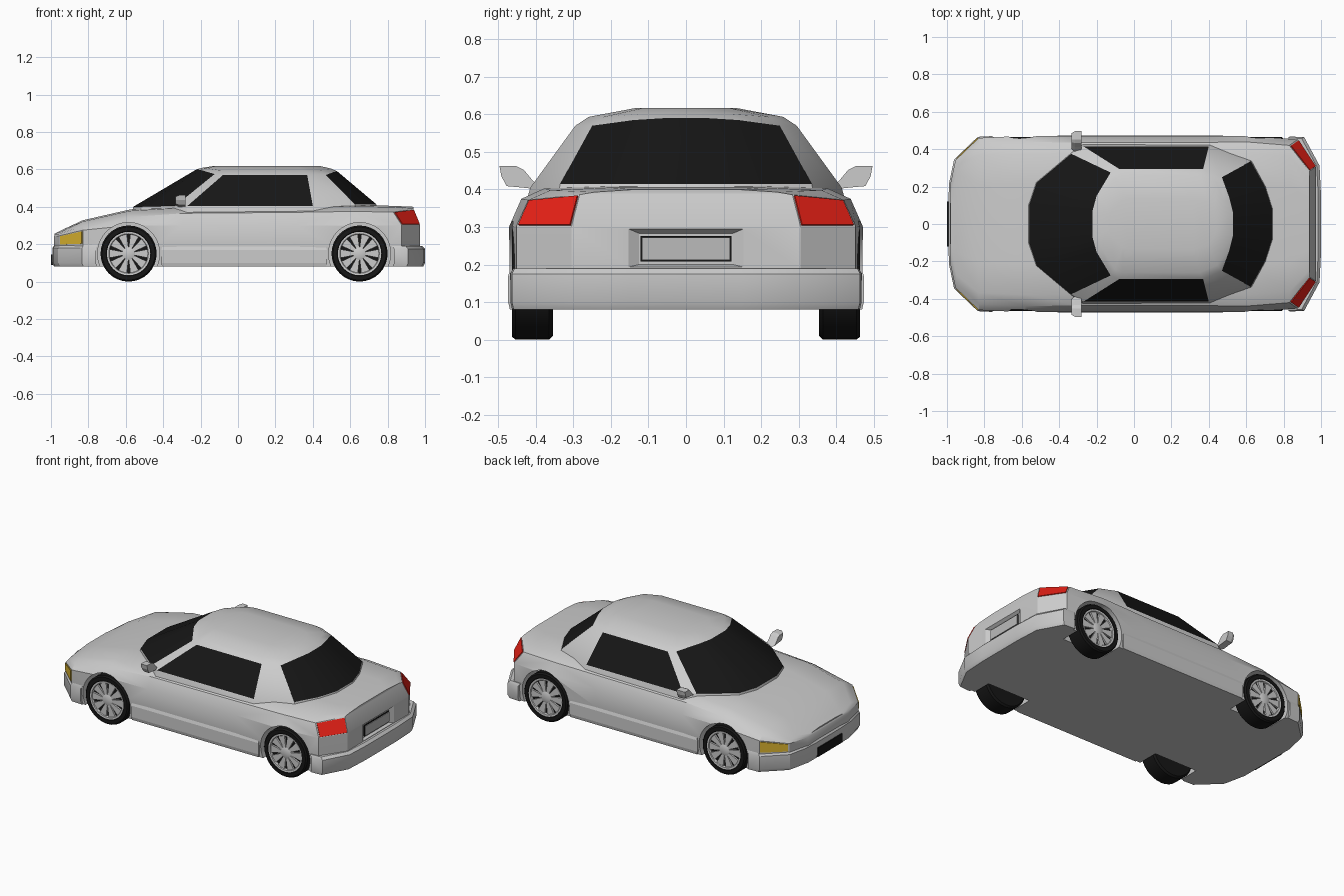
import bpy, bmesh
from math import sin, cos, pi, radians
from mathutils import Vector

if "Cube" in bpy.data.objects:
    bpy.data.objects.remove(bpy.data.objects["Cube"])


def material(name, rgb):
    m = bpy.data.materials.new(name)
    m.diffuse_color = (*rgb, 1)
    m.use_nodes = True
    m.node_tree.nodes["Principled BSDF"].inputs["Base Color"].default_value = m.diffuse_color
    return m


BLACK = material("black", (0.008, 0.008, 0.008))
RED = material("red", (0.8, 0.015, 0.008))
AMBER = material("amber", (0.75, 0.48, 0.03))
PALE = material("pale", (0.5, 0.5, 0.5))


def loft(name, rings, mat=None, cap="ngon", keep=None):
    """Skin closed rings; keep(band, column) can leave faces out."""
    bm = bmesh.new()
    vs = [[bm.verts.new(p) for p in r] for r in rings]
    n = len(rings[0])
    for b in range(len(vs) - 1):
        for c in range(n):
            d = (c + 1) % n
            if keep is None or keep(b, c):
                bm.faces.new((vs[b][c], vs[b][d], vs[b + 1][d], vs[b + 1][c]))
    if cap == "ngon":
        bm.faces.new(vs[0])
        bm.faces.new(vs[-1])
    for r in {"ladder": (vs[0], vs[-1]), "top": (vs[-1],)}.get(cap, ()):
        for i in range(n // 2 - 1):
            bm.faces.new((r[i], r[i + 1], r[n - 2 - i], r[n - 1 - i]))
    bm.normal_update()
    if cap in ("ngon", "ladder"):
        bmesh.ops.recalc_face_normals(bm, faces=bm.faces[:])
    else:
        for f in bm.faces:
            if f.normal.dot(f.calc_center_median() - Vector((0.1, 0, 0.3))) < 0:
                f.normal_flip()
    for v in [v for v in bm.verts if not v.link_faces]:
        bm.verts.remove(v)
    me = bpy.data.meshes.new(name)
    bm.to_mesh(me)
    bm.free()
    ob = bpy.data.objects.new(name, me)
    bpy.context.collection.objects.link(ob)
    if mat:
        me.materials.append(mat)
    return ob


def activate(ob):
    bpy.ops.object.select_all(action='DESELECT')
    ob.select_set(True)
    bpy.context.view_layer.objects.active = ob


def smooth(ob, angle=30):
    activate(ob)
    bpy.ops.object.shade_smooth_by_angle(angle=radians(angle))
    return ob


def mirrored(half):
    return half + [(x, -y, z) for x, y, z in reversed(half)]


def slab(name, plan, levels, mat=None):
    """Mirrored plan outline stacked at (z, scale) levels."""
    return loft(name, [mirrored([(x * s, y * s, z) for x, y in plan]) for z, s in levels], mat)


def lathe(name, profile, mat=None, n=32):
    return loft(name, [[(r * cos(2 * pi * i / n), y, r * sin(2 * pi * i / n)) for i in range(n)]
                       for r, y in profile], mat)


def box(name, x0, x1, w, z0, z1, mat=None):
    return slab(name, [(x0, w), (x1, w)], [(z0, 1), (z1, 1)], mat)


def cut(ob, cutter):
    m = ob.modifiers.new("cut", 'BOOLEAN')
    m.operation, m.solver, m.object = 'DIFFERENCE', 'EXACT', cutter
    activate(ob)
    bpy.ops.object.modifier_apply(modifier="cut")
    bpy.data.objects.remove(cutter)


# Lower body: x low, x top, half width, waist z, shoulder z, top z
STATIONS = [(-.985, -.98, .20, .240, .250, .257), (-.955, -.95, .34, .245, .257, .272),
            (-.83, -.83, .46, .275, .298, .328), (-.58, -.58, .472, .30, .345, .385),
            (-.30, -.30, .468, .30, .365, .402), (.30, .30, .468, .30, .370, .406),
            (.60, .60, .472, .30, .375, .410), (.875, .83, .452, .302, .372, .405),
            (.972, .938, .305, .302, .386, .400)]


def section(x, xt, w, zm, zs, zt):
    return [(x, w * .985, .08), (x, w, .19), (x, w, zm), (xt, w * .93, zs),
            (xt, w * .8, zt - .007), (xt, w * .45, zt)]


half_sections = [section(*s) for s in STATIONS]
body = loft("body", [mirrored(h) for h in half_sections], cap="ladder")

WHEELS = [(x, s) for x in (-.585, .65) for s in (-1, 1)]
for x, s in WHEELS:
    c = lathe("arch_cutter", [(.166, s * .33), (.166, s * .6)], n=40)
    c.location = (x, 0, .15)
    bpy.context.view_layer.update()
    cut(body, c)

# Rear plate recess
cut(body, loft("recess_cutter", [[(x, -a, z0), (x, a, z0), (x, a, z1), (x, -a, z1)]
                                 for x, a, z0, z1 in ((.955, .125, .20, .283), (.985, .175, .188, .304))]))
smooth(body)

# Cabin rings, front to back along one side
sill = [(-.56, .10, .40), (-.52, .22, .40), (-.335, .375, .405), (-.27, .415, .405),
        (.40, .415, .405), (.625, .335, .415), (.70, .20, .415), (.738, .08, .415)]
head = [(-.222, .07, .60), (-.20, .15, .597), (-.125, .275, .575), (-.08, .295, .57),
        (.37, .295, .57), (.47, .25, .57), (.51, .14, .585), (.53, .06, .59)]
base = [(x * 1.02, y * 1.03, z - .045) for x, y, z in sill]
edge = [(.15 + (x - .15) * .92, y * .88, z + (.617 - z) * .5) for x, y, z in head]
roof = [(.15 + (x - .15) * .84, y * .52, .617) for x, y, z in edge]
cabin_rings = [mirrored(r) for r in (base, sill, head, edge, roof)]
GLASS = {"windscreen": {13, 14, 15, 0, 1}, "side_windows": {3, 11}, "rear_window": {5, 6, 7, 8, 9}}
panes = set().union(*GLASS.values())
smooth(loft("cabin", cabin_rings, cap="top", keep=lambda b, c: b != 1 or c not in panes))
for name, cols in GLASS.items():
    smooth(loft(name, cabin_rings[1:3], BLACK, cap=None, keep=lambda b, c: c in cols))

# Bumpers and side skirts
smooth(slab("rear_bumper", [(.835, .468), (.91, .464), (.992, .312), (1.0, .15)],
            [(.08, .99), (.10, 1), (.175, 1), (.19, .985)]))
smooth(slab("front_bumper", [(-.76, .470), (-.835, .466), (-.962, .345), (-.988, .22), (-.993, .12)],
            [(.08, .99), (.10, 1), (.18, 1), (.20, .985)]))
slab("side_skirts", [(-.41, .474), (.475, .474)], [(.08, .99), (.10, 1), (.17, 1), (.19, .985)])


# Lamps lie on the corner panels of the body
def lamp(name, st, row, u0, u1, v0, v1, mat):
    a, b = half_sections[st], half_sections[st + 1]

    def at(u, v):
        lo = Vector(a[row]).lerp(Vector(b[row]), u)
        return lo.lerp(Vector(a[row + 1]).lerp(Vector(b[row + 1]), u), v)
    q = [at(u0, v0), at(u1, v0), at(u1, v1), at(u0, v1)]
    n = (q[2] - q[0]).cross(q[3] - q[1]).normalized() * .005
    for s, side in ((1, "left"), (-1, "right")):
        loft(f"{name}_{side}", [[(p.x, p.y * s, p.z) for p in (v + n * k for v in q)] for k in (-1, 1)], mat)


lamp("tail_lamp", 7, 2, .04, .98, .03, .95, RED)
lamp("headlamp", 1, 1, .06, .98, .15, .93, AMBER)

# Number plates
box("rear_plate_frame", .95, .962, .121, .208, .276, BLACK)
box("rear_plate", .95, .966, .117, .212, .272, PALE)
box("front_plate", -1.0, -.98, .12, .09, .145, BLACK)

# Door mirrors
MIRROR = [(.385, .398), (.425, .404), (.478, .409), (.492, .435), (.497, .462), (.452, .462),
          (.432, .452), (.412, .428)]
for s, side in ((1, "left"), (-1, "right")):
    loft("door_mirror_" + side, [[(x, s * (.45 + (y - .45) * k), .435 + (z - .435) * k) for y, z in MIRROR]
                                 for x, k in ((-.333, .75), (-.315, 1), (-.282, 1))])

# Wheels: tyre and spoked rim built once, facing +y, then copied
tyre = smooth(lathe("tyre", [(.01, .355), (.14, .355), (.15, .365), (.15, .455), (.142, .464),
                             (.12, .464), (.113, .458), (.113, .445), (.01, .445)], BLACK))
parts = [lathe("rim", [(.103, .44), (.103, .456), (.106, .461), (.116, .462), (.116, .44)]),
         lathe("hub", [(.034, .44), (.034, .456), (.02, .461)], n=20)]
SPOKES = 10
for i in range(SPOKES):
    t = 2 * pi * i / SPOKES
    quad = [(.025, -.008), (.106, -.024), (.106, .024), (.025, .008)]
    parts.append(loft("spoke", [[(r * cos(t) - w * sin(t), y, r * sin(t) + w * cos(t))
                                 for r, w in quad] for y in (.44, .456)]))
activate(parts[0])
for p in parts:
    p.select_set(True)
bpy.ops.object.join()
rim = smooth(parts[0])
for i, (x, s) in enumerate(WHEELS):
    for src in (tyre, rim):
        ob = src if i == 0 else src.copy()
        if i:
            bpy.context.collection.objects.link(ob)
        ob.location = (x, 0, .15)
        ob.rotation_euler = (0, 0, pi if s < 0 else 0)
        ob.name = f"{'front' if x < 0 else 'rear'}_{'left' if s > 0 else 'right'}_{'tyre' if src is tyre else 'rim'}"
